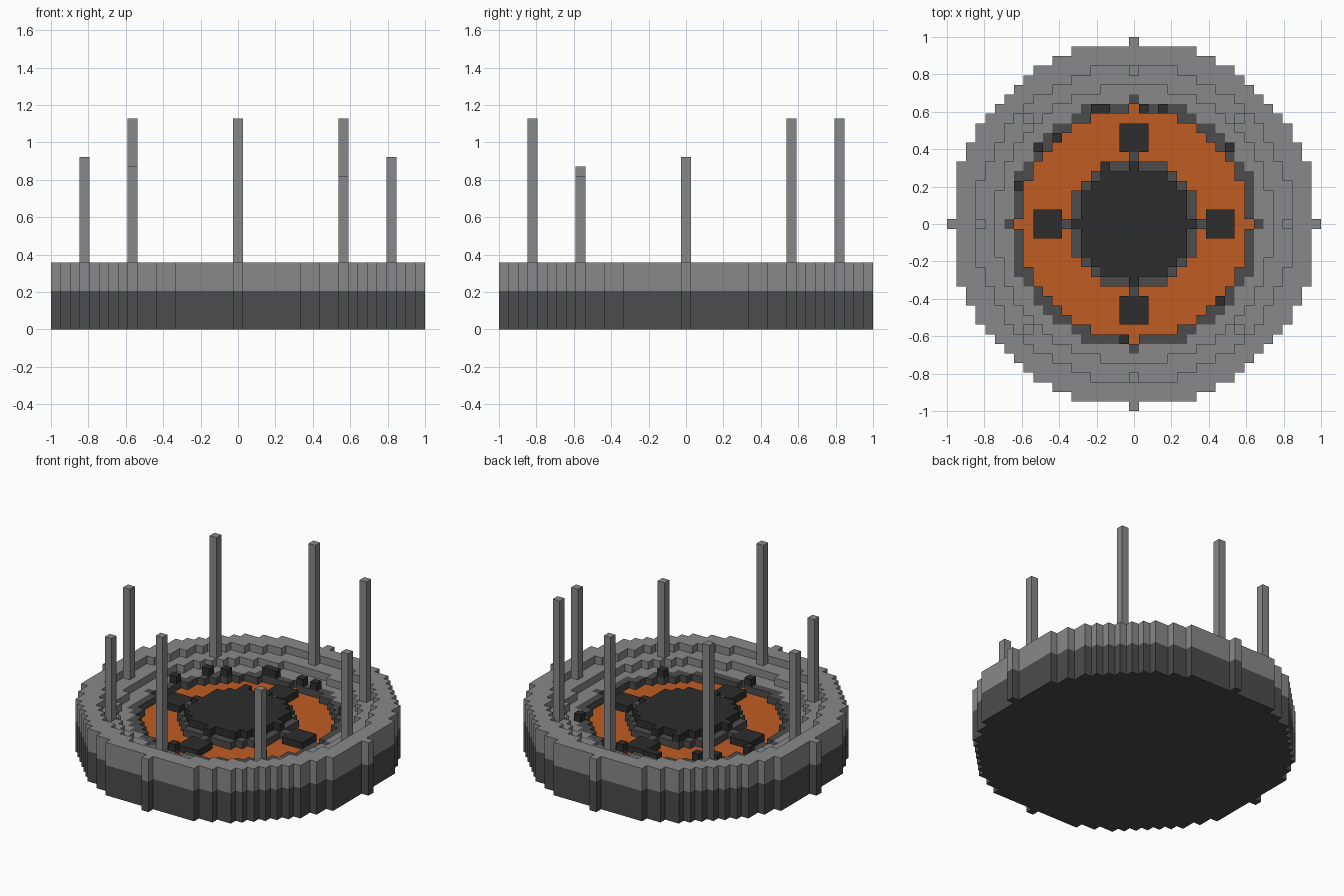
import bpy
import bmesh

if "Cube" in bpy.data.objects:
    bpy.data.objects.remove(bpy.data.objects["Cube"], do_unlink=True)

R = 19                  # arena radius in blocks
V = 2 / (2 * R + 1)     # size of one block


def material(name, rgb):
    m = bpy.data.materials.new(name)
    m.use_nodes = True
    m.diffuse_color = (*rgb, 1)
    m.node_tree.nodes["Principled BSDF"].inputs["Base Color"].default_value = (*rgb, 1)
    return m


light_stone = material("light_stone", (0.25, 0.25, 0.25))
dark_stone = material("dark_stone", (0.072, 0.072, 0.072))
black_stone = material("black_stone", (0.026, 0.026, 0.026))
lava = material("orange_lava", (0.53, 0.107, 0.017))


def ring(outer, inner=-1):
    """Block cells whose distance from the centre is in (inner, outer]."""
    span = range(-R, R + 1)
    limit = inner * abs(inner)
    return [(i, j) for i in span for j in span if limit < i * i + j * j <= outer * outer]


def blocks(name, cells, z0, z1, mat):
    """Extrude a set of grid cells from layer z0 up to layer z1."""
    bm = bmesh.new()
    corners = {}

    def corner(i, j):
        if (i, j) not in corners:
            corners[i, j] = bm.verts.new(((i - 0.5) * V, (j - 0.5) * V, z0 * V))
        return corners[i, j]

    for i, j in cells:
        bm.faces.new([corner(i, j), corner(i + 1, j), corner(i + 1, j + 1), corner(i, j + 1)])
    geom = bmesh.ops.extrude_face_region(bm, geom=bm.faces[:], use_keep_orig=True)["geom"]
    top = [g for g in geom if isinstance(g, bmesh.types.BMVert)]
    bmesh.ops.translate(bm, verts=top, vec=(0, 0, (z1 - z0) * V))
    bmesh.ops.recalc_face_normals(bm, faces=bm.faces[:])
    mesh = bpy.data.meshes.new(name)
    bm.to_mesh(mesh)
    bm.free()
    mesh.materials.append(mat)
    obj = bpy.data.objects.new(name, mesh)
    bpy.context.collection.objects.link(obj)
    return obj


# Foundation and stepped wall
blocks("foundation", ring(R), 0, 4, dark_stone)
blocks("outer_wall", ring(R, 16.5), 4, 7, light_stone)
blocks("middle_step", ring(16.5, 14.5), 4, 6, light_stone)
blocks("inner_step", ring(14.5, 13), 4, 5, light_stone)

# Lava moat between two dark kerbs
blocks("moat_kerb", ring(13, 12), 4, 5, dark_stone)
blocks("lava_moat", ring(12, 7), 4, 4.1, lava)
blocks("platform_kerb", ring(7, 6), 4, 5, dark_stone)
blocks("platform", ring(6), 4, 6, black_stone)

# Stepping stones in the moat
for side, (x, y) in {"left": (9, 0), "right": (-9, 0), "back": (0, 9), "front": (0, -9)}.items():
    cells = [(x + i, y + j) for i in (-1, 0, 1) for j in (-1, 0, 1)]
    blocks("stepping_stone_" + side, cells, 4, 5, black_stone)

# Loose rubble on the kerbs
rubble = [(-4, 12), (-3, 12), (1, 12), (3, 12), (-10, 8), (-8, 9), (10, 8),
          (-12, 4), (9, -8), (-1, -12), (-3, 6)]
for n, cell in enumerate(rubble):
    blocks(f"rubble_{n + 1}", [cell], 5, 6, black_stone)

# Pillars of differing heights around the middle step
pillars = [(16, 0, 18), (-16, 0, 18), (0, 16, 22), (0, -16, 22),
           (11, 11, 22), (-11, 11, 22), (-11, -11, 17), (11, -11, 16)]
for n, (x, y, top) in enumerate(pillars):
    blocks(f"pillar_{n + 1}", [(x, y)], 6, top, light_stone)
